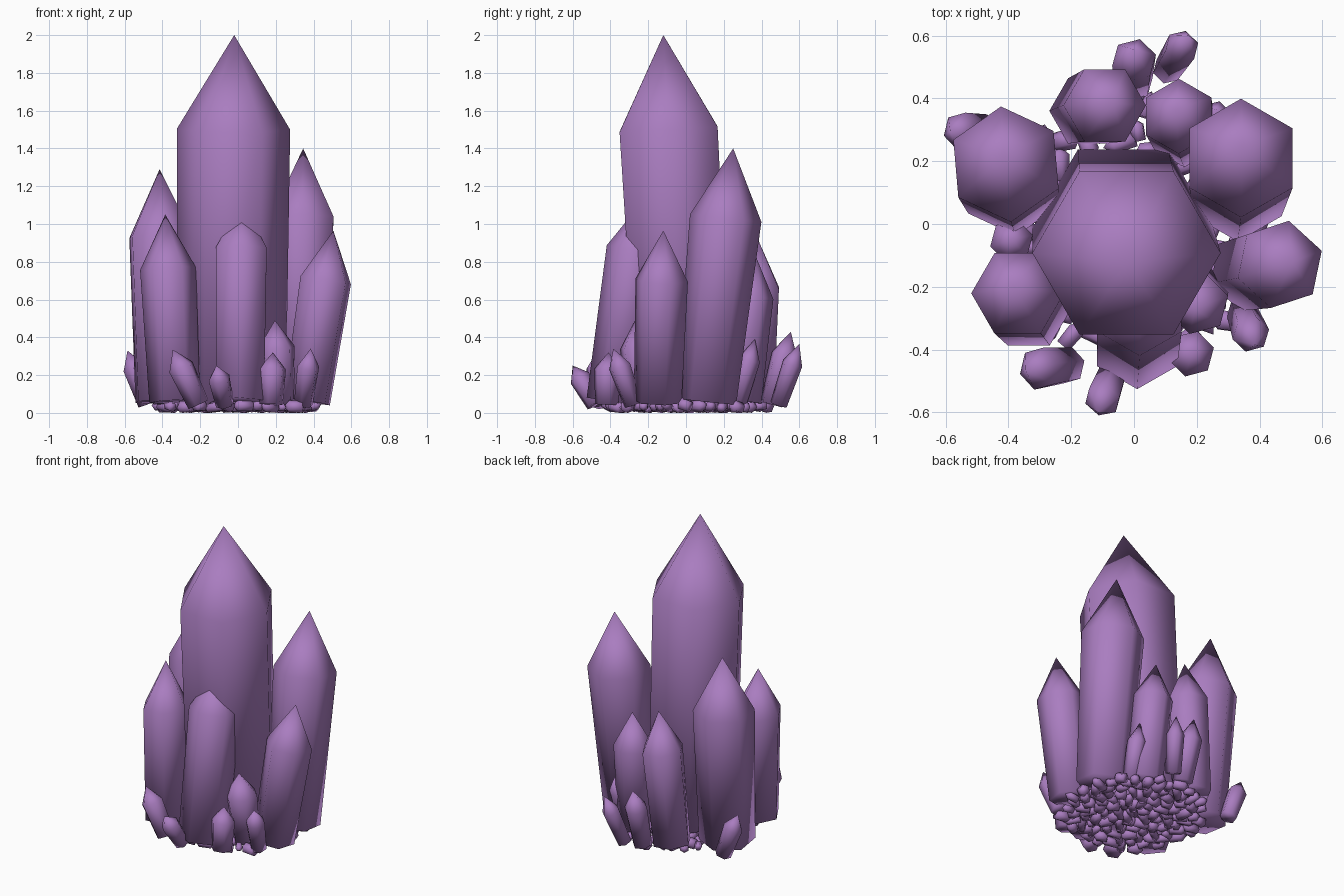
import bpy, bmesh, math, random
from mathutils import Vector

if "Cube" in bpy.data.objects:
    bpy.data.objects.remove(bpy.data.objects["Cube"])

random.seed(4)
mat = bpy.data.materials.new("amethyst purple")
mat.diffuse_color = (0.40, 0.205, 0.527, 1)
mat.use_nodes = True
mat.node_tree.nodes["Principled BSDF"].inputs["Base Color"].default_value = mat.diffuse_color


def add_crystal(bm, base, tip, radius, turn=0, shoulder=0.71, taper=0.91):
    """Hexagonal prism from base to tip: base ring, wider shoulder ring, point."""
    base, tip = Vector(base), Vector(tip)
    axis = tip - base
    rot = Vector((0, 0, 1)).rotation_difference(axis)
    rings = []
    for t, r in ((0, radius * taper), (shoulder, radius)):
        ring = []
        for i in range(6):
            a = math.radians(turn + 60 * i)
            ring.append(bm.verts.new(base + axis * t + rot @ Vector((r * math.cos(a), r * math.sin(a), 0))))
        rings.append(ring)
    low, high = rings
    point = bm.verts.new(tip)
    bm.faces.new(low[::-1])
    for i in range(6):
        j = (i + 1) % 6
        bm.faces.new((low[i], low[j], high[j], high[i]))
        bm.faces.new((high[i], high[j], point))


def finish(bm, name):
    for f in bm.faces:
        f.smooth = True
    mesh = bpy.data.meshes.new(name)
    bm.to_mesh(mesh)
    bm.free()
    mesh.materials.append(mat)
    bpy.context.collection.objects.link(bpy.data.objects.new(name, mesh))


def crystal(name, foot, tip, radius, turn=0, foot_z=0.06, **shape):
    bm = bmesh.new()
    add_crystal(bm, (*foot, foot_z), tip, radius, turn, **shape)
    finish(bm, name)


# large crystals
crystal("main_crystal", (-.035, -.012), (-.02, -.12, 2), .30, shoulder=.743, taper=.96)
crystal("back_right_crystal", (.33, .105), (.345, .25, 1.4), .19, 30, shoulder=.725, taper=.85)
crystal("back_left_crystal", (-.39, .13), (-.415, .215, 1.29), .185, 35)
crystal("front_left_crystal", (-.335, -.27), (-.385, -.2, 1.05), .148)
crystal("front_crystal", (.01, -.38), (.02, -.23, 1.12), .155, 30, shoulder=.76, taper=.95)
crystal("right_crystal", (.365, -.15), (.505, -.12, .965), .142, 18)
crystal("back_crystal", (-.15, .36), (-.07, .385, .91), .132)
crystal("back_inner_crystal", (.16, .29), (.135, .365, .84), .12, 30)

# small shoots around the foot
shoots = {
    "back_shoot": ((0, .45), (0, .555, .43), .072),
    "back_outer_shoot": ((.105, .49), (.175, .6, .365), .055),
    "back_right_shoot": ((.25, .27), (.26, .365, .39), .06),
    "left_shoot": ((-.48, .3), (-.585, .295, .33), .06),
    "left_inner_shoot": ((-.39, -.06), (-.39, -.05, .4), .07),
    "front_left_shoot": ((-.21, -.45), (-.345, -.465, .335), .07),
    "front_right_shoot": ((.345, -.28), (.385, -.385, .34), .06),
    "front_outer_shoot": ((-.07, -.48), (-.115, -.6, .25), .058),
    "front_inner_shoot": ((.175, -.42), (.185, -.41, .32), .075),
    "right_inner_shoot": ((.22, -.22), (.195, -.27, .49), .1),
}
for name, (foot, tip, radius) in shoots.items():
    crystal(name, foot, tip, radius, 15, foot_z=.045, shoulder=.68, taper=.85)

# bed of tiny shards lying under the cluster, spread along a sunflower spiral
bm = bmesh.new()
count = 110
for i in range(count):
    d = 0.43 * math.sqrt((i + 0.5) / count)
    a = i * 2.4
    c = Vector((d * math.cos(a), d * math.sin(a), random.uniform(.03, .045)))
    b = random.uniform(0, 2 * math.pi)
    half = Vector((math.cos(b), math.sin(b), random.uniform(-.15, .35))) * random.uniform(.035, .06)
    add_crystal(bm, c - half, c + half, random.uniform(.022, .036), random.uniform(0, 60))
for v in bm.verts:
    v.co.z = max(v.co.z, 0)
finish(bm, "shard_bed")
